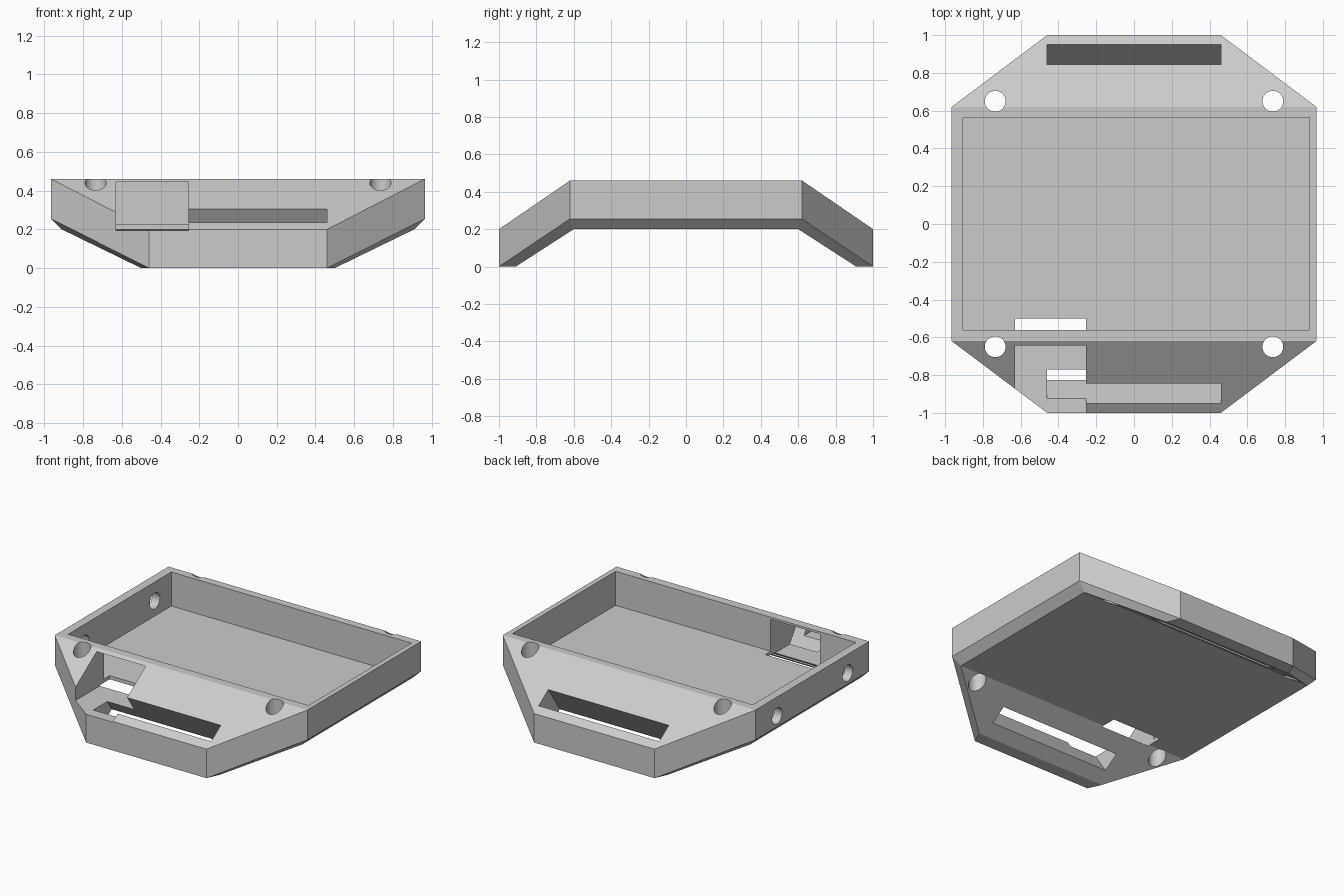
import bpy, bmesh, math
from mathutils import Matrix, Vector

cube = bpy.data.objects.get("Cube")
if cube:
    bpy.data.objects.remove(cube, do_unlink=True)

grey = bpy.data.materials.new("plain grey")
grey.use_nodes = True
COLOUR = (0.6, 0.6, 0.6, 1)
grey.diffuse_color = COLOUR
grey.node_tree.nodes["Principled BSDF"].inputs["Base Color"].default_value = COLOUR


def finish(bm, name):
    bmesh.ops.recalc_face_normals(bm, faces=bm.faces)
    mesh = bpy.data.meshes.new(name)
    bm.to_mesh(mesh)
    bm.free()
    mesh.materials.append(grey)
    obj = bpy.data.objects.new(name, mesh)
    bpy.context.collection.objects.link(obj)
    return obj


def box(name, low, high, tilt=0):
    low, high = Vector(low), Vector(high)
    bm = bmesh.new()
    bmesh.ops.create_cube(bm, size=1, matrix=Matrix.Translation((low + high) / 2)
                          @ Matrix.Rotation(tilt, 4, "X")
                          @ Matrix.Diagonal((*(high - low), 1)))
    return finish(bm, name)


def rod(name, centre, radius, length, axis="Z"):
    turn = Matrix.Rotation(math.pi / 2, 4, "Y") if axis == "X" else Matrix()
    bm = bmesh.new()
    bmesh.ops.create_cone(bm, cap_ends=True, segments=48, radius1=radius, radius2=radius,
                          depth=length, matrix=Matrix.Translation(centre) @ turn)
    return finish(bm, name)


# Bent eight-sided tray: each ring is (side x, side y, side z, end x, end y, end z)
def ring(bm, sx, sy, sz, ex, ey, ez):
    half = [(ex, -ey, ez), (sx, -sy, sz), (sx, sy, sz), (ex, ey, ez)]
    return [bm.verts.new(p) for p in half + [(-x, y, z) for x, y, z in reversed(half)]]


bm = bmesh.new()
rings = [ring(bm, 0.965, 0.62, 0.46, 0.46, 1.0, 0.2),
         ring(bm, 0.965, 0.62, 0.255, 0.46, 1.0, 0.0),
         ring(bm, 0.91, 0.60, 0.2, 0.50, 0.91, 0.0)]
for a, b in zip(rings, rings[1:]):
    for i in range(8):
        j = (i + 1) % 8
        bm.faces.new((a[i], a[j], b[j], b[i]))
for r in (rings[0], rings[-1]):
    for i in range(3):
        bm.faces.new((r[i], r[i + 1], r[6 - i], r[7 - i]))
bmesh.ops.triangulate(bm, faces=[f for f in bm.faces if abs(f.normal.z) < 2])
tray = finish(bm, "tray")

# Pocket and the connector opening through the front wall
cutters = [box("pocket", (-0.905, -0.56, 0.225), (0.93, 0.565, 0.7)),
           box("connector_opening", (-0.63, -1.2, 0.195), (-0.255, -0.50, 0.445))]

# Long slots square to the sloping wings, corner holes, and holes in one side wall
slope = math.atan2(0.26, 0.38)
for s in (-1, 1):
    cutters.append(box("wing_slot", (-0.46, s * 0.8975 - 0.0635, -0.13),
                       (0.46, s * 0.8975 + 0.0635, 0.67), -s * slope))
    for x in (-0.735, 0.735):
        cutters.append(rod("corner_hole", (x, s * 0.65, 0.25), 0.055, 1.2))
    cutters.append(rod("side_hole", (-0.93, s * 0.385, 0.33), 0.055, 0.2, "X"))

bpy.context.view_layer.objects.active = tray
tray.select_set(True)
for cutter in cutters:
    cutter.hide_render = True
    mod = tray.modifiers.new(cutter.name, "BOOLEAN")
    mod.operation = "DIFFERENCE"
    mod.solver = "EXACT"
    mod.object = cutter
    bpy.ops.object.modifier_apply(modifier=mod.name)
    bpy.data.objects.remove(cutter, do_unlink=True)

bpy.ops.object.shade_smooth_by_angle(angle=math.radians(20))
